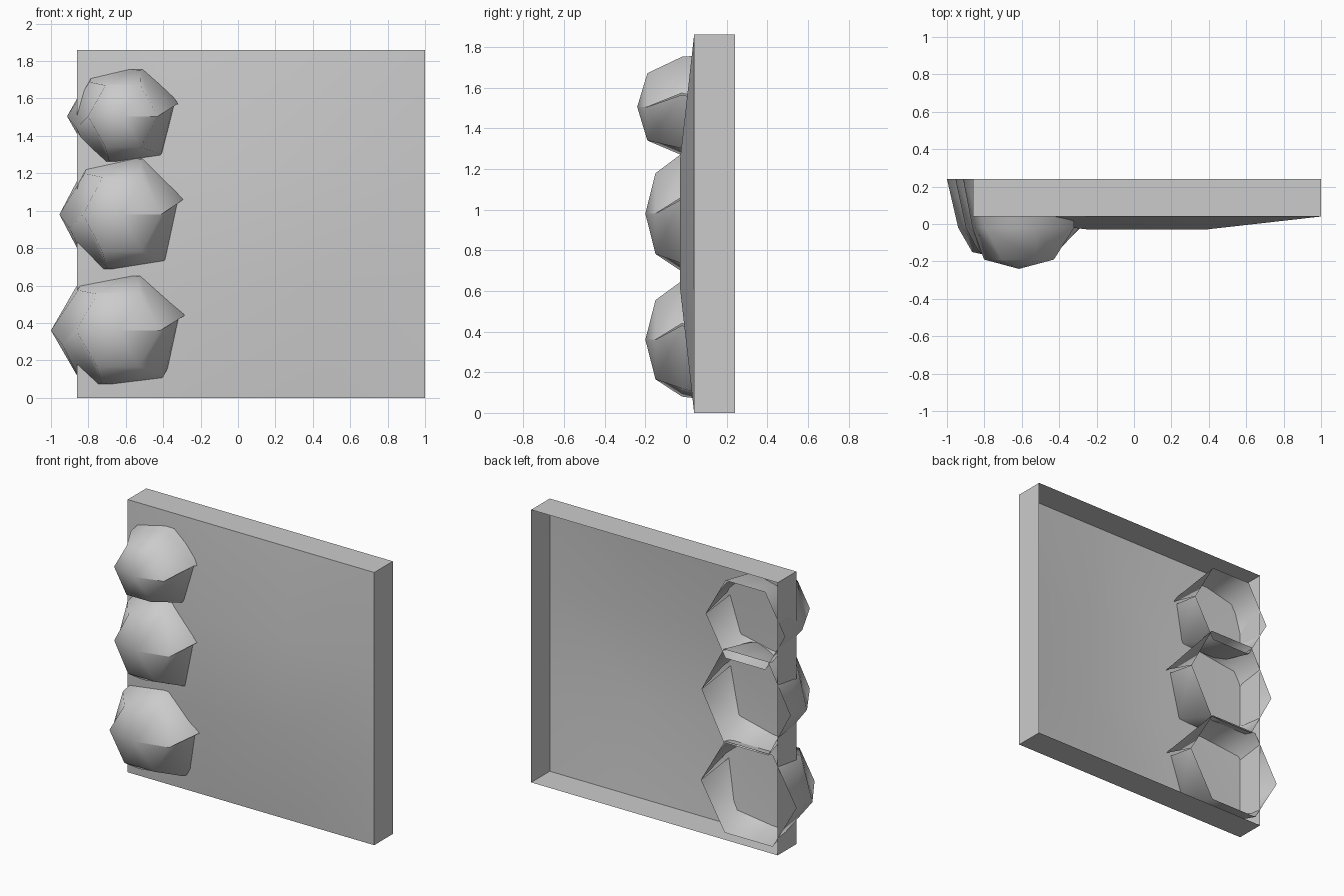
import bpy, bmesh
from math import sin, cos, pi, radians

if "Cube" in bpy.data.objects:
    bpy.data.objects.remove(bpy.data.objects["Cube"])


def make_object(name, bm, angle):
    mesh = bpy.data.meshes.new(name)
    bm.to_mesh(mesh)
    bm.free()
    obj = bpy.data.objects.new(name, mesh)
    bpy.context.collection.objects.link(obj)
    bpy.ops.object.select_all(action='DESELECT')
    obj.select_set(True)
    bpy.context.view_layer.objects.active = obj
    bpy.ops.object.shade_smooth_by_angle(angle=radians(angle))
    return obj


# Wall panel: bulged 3 x 3 front with four side walls, open at the back
def wall_panel():
    bm = bmesh.new()
    left, size, n = -0.86, 1.86, 3

    def vert(i, j, y):
        return bm.verts.new((left + size * i / n, y, size * j / n))

    grid = [[vert(i, j, -0.03 if 0 < i < n and 0 < j < n else 0.04)
             for j in range(n + 1)] for i in range(n + 1)]
    for i in range(n):
        for j in range(n):
            bm.faces.new((grid[i][j], grid[i + 1][j],
                          grid[i + 1][j + 1], grid[i][j + 1]))
    rim = [e for e in bm.edges if e.is_boundary]
    ext = bmesh.ops.extrude_edge_only(bm, edges=rim)
    for v in ext["geom"]:
        if isinstance(v, bmesh.types.BMVert):
            v.co.y = 0.24
    bmesh.ops.recalc_face_normals(bm, faces=bm.faces)
    # keep the front face pointing forwards
    if sum(f.normal.y for f in bm.faces) > 0:
        bmesh.ops.reverse_faces(bm, faces=bm.faces)
    return make_object("wall_panel", bm, 30)


# Irregular widest ring of a stone (x, z offsets); the last point closes the
# ring slightly short of the first, leaving an open seam on the right
MIDDLE = [(.355, .08), (.11, .29), (-.215, .215), (-.30, -.075),
          (-.09, -.28), (.245, -.24), (.32, .07)]


def hexagon(radius):
    return [(radius * cos(k * pi / 3), radius * sin(k * pi / 3))
            for k in range(7)]


# Edge stone: faceted half shell, open at the back
def edge_stone(name, cx, cz, sx, sz, front):
    bm = bmesh.new()

    def ring(points, y):
        return [bm.verts.new((cx + x * sx, y, cz + z * sz)) for x, z in points]

    apex = bm.verts.new((cx, front, cz))
    rings = [ring(hexagon(0.225), front + 0.05),
             ring(MIDDLE, -0.02),
             ring(hexagon(0.36), 0.24)]
    for k in range(6):
        bm.faces.new((apex, rings[0][k], rings[0][k + 1]))
        for a, b in zip(rings, rings[1:]):
            bm.faces.new((a[k], b[k], b[k + 1], a[k + 1]))
    return make_object(name, bm, 70)


wall_panel()
edge_stone("edge_stone_bottom", -0.64, 0.36, 1.00, 1.00, -0.20)
edge_stone("edge_stone_middle", -0.62, 0.98, 0.93, 1.02, -0.20)
edge_stone("edge_stone_top", -0.615, 1.505, 0.83, 0.85, -0.24)
